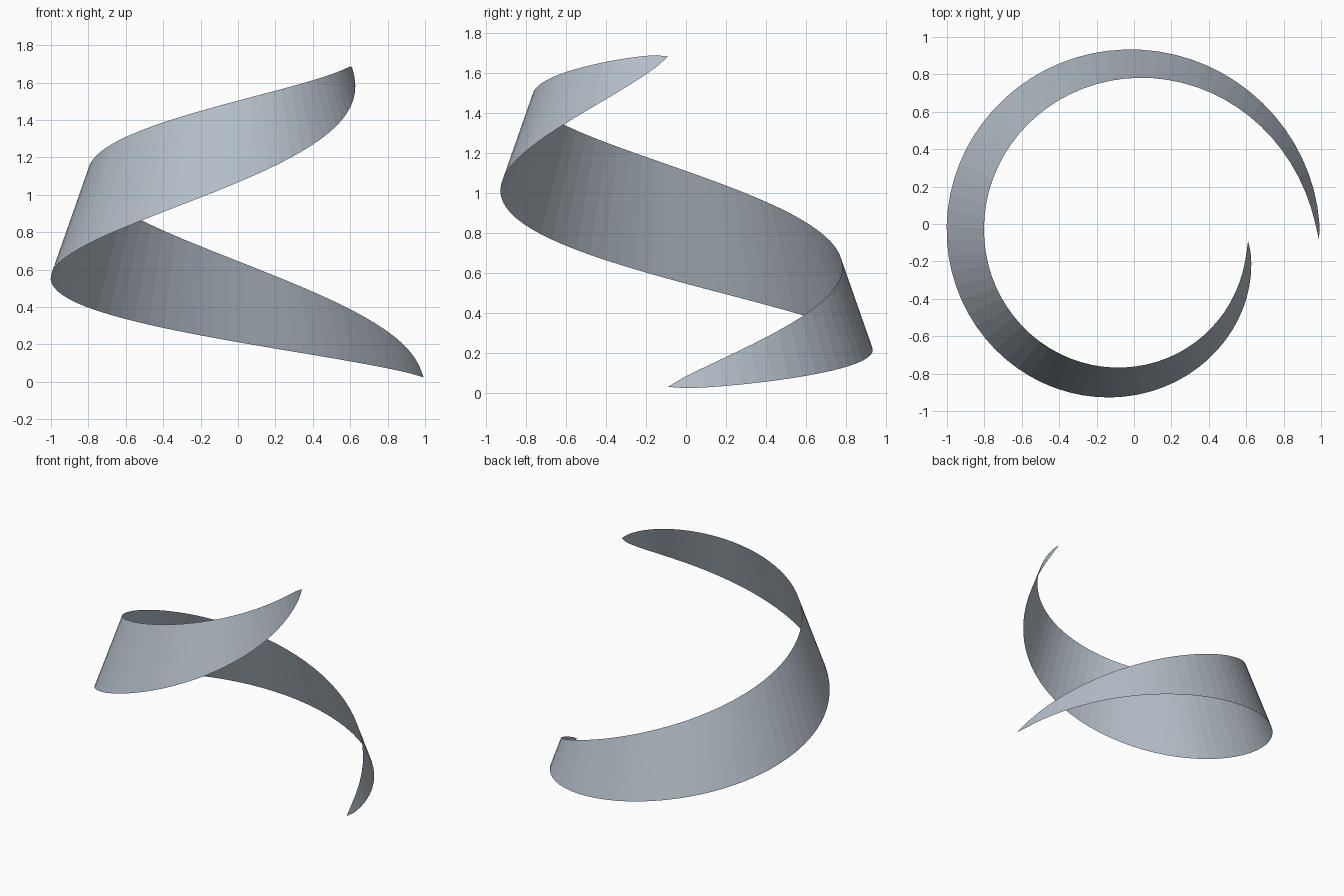
import bpy, bmesh
from math import sin, cos, pi

cube = bpy.data.objects.get("Cube")
if cube:
    bpy.data.objects.remove(cube)

# Steel colour
steel = bpy.data.materials.new("pale_steel")
steel.use_nodes = True
colour = (0.46, 0.52, 0.58, 1)
steel.diffuse_color = colour
steel.node_tree.nodes["Principled BSDF"].inputs["Base Color"].default_value = colour

STEPS = 72
CENTRE_X, CENTRE_Y = -0.05, -0.09
HALF_HEIGHT, HALF_LEAN = 0.285, 0.1


def ribbon_point(t, side):
    """Point on the lower (-1) or upper (+1) edge of the spiral at turn t."""
    a = 2 * pi * t
    width = max(sin(pi * t), 0) ** 0.72
    r = 1.04 - 0.38 * t - side * HALF_LEAN * width
    z = 0.03 + 1.65 * t + side * HALF_HEIGHT * width
    return (CENTRE_X + r * cos(a), CENTRE_Y + r * sin(a), max(z, 0))


# Spiral ribbon: one tapering turn, leaning inwards, pointed at both ends
bm = bmesh.new()
first = bm.verts.new(ribbon_point(0, 0))
last = bm.verts.new(ribbon_point(1, 0))
pairs = [[bm.verts.new(ribbon_point(i / STEPS, s)) for s in (-1, 1)]
         for i in range(1, STEPS)]
bm.faces.new((first, pairs[0][0], pairs[0][1]))
for (low, high), (next_low, next_high) in zip(pairs, pairs[1:]):
    bm.faces.new((low, next_low, next_high, high))
bm.faces.new((pairs[-1][0], last, pairs[-1][1]))

mesh = bpy.data.meshes.new("spiral_ribbon")
bm.to_mesh(mesh)
bm.free()
mesh.materials.append(steel)
ribbon = bpy.data.objects.new("spiral_ribbon", mesh)
bpy.context.collection.objects.link(ribbon)
